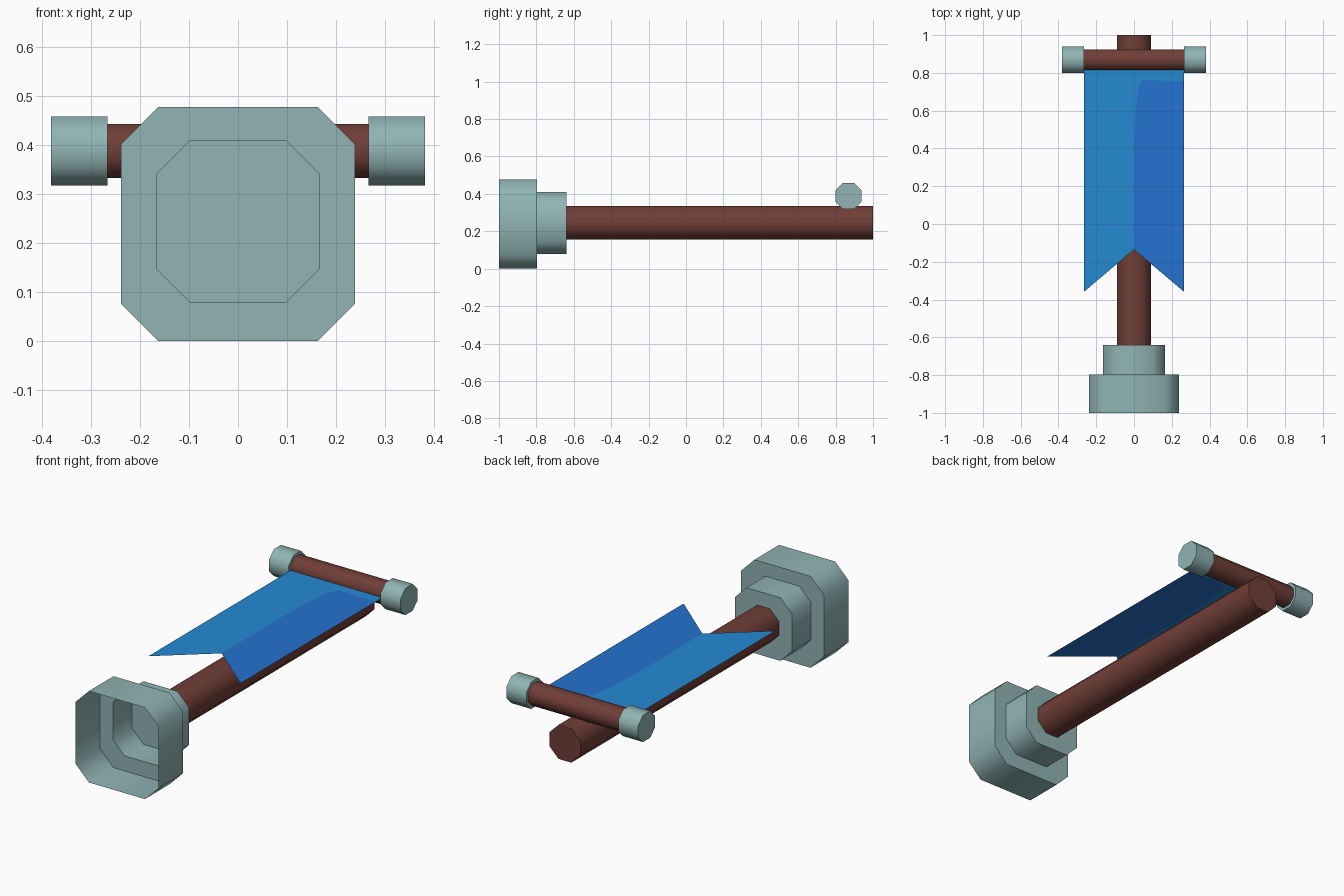
import bpy, bmesh, math

if "Cube" in bpy.data.objects:
    bpy.data.objects.remove(bpy.data.objects["Cube"])


def material(name, rgb):
    m = bpy.data.materials.new(name)
    m.diffuse_color = (*rgb, 1)
    m.use_nodes = True
    m.node_tree.nodes["Principled BSDF"].inputs["Base Color"].default_value = m.diffuse_color
    return m


STONE = material("pale teal metal", (0.283, 0.456, 0.456))
WOOD = material("red brown wood", (0.162, 0.048, 0.038))
LIGHT = material("light blue cloth", (0.018, 0.254, 0.650))
DARK = material("deep blue cloth", (0.018, 0.168, 0.630))


def octagon(h, c):
    """Chamfered square, counterclockwise."""
    k = h - c
    return [(h, -k), (h, k), (k, h), (-k, h), (-h, k), (-h, -k), (-k, -h), (k, -h)]


def finish(name, bm, mats, smooth=True):
    me = bpy.data.meshes.new(name)
    bm.to_mesh(me)
    bm.free()
    ob = bpy.data.objects.new(name, me)
    bpy.context.collection.objects.link(ob)
    for m in mats:
        me.materials.append(m)
    if smooth:
        bpy.ops.object.select_all(action='DESELECT')
        ob.select_set(True)
        bpy.context.view_layer.objects.active = ob
        bpy.ops.object.shade_smooth_by_angle(angle=math.radians(50))
    return ob


def loft(name, axis, rings, mat, cap_start=False, cap_end=False):
    """rings: (position along axis, half width, chamfer, centre a, centre z)."""
    bm = bmesh.new()
    loops = []
    for t, h, c, a, z in rings:
        if axis == 'Y':
            pts = [(a + u, t, z + w) for u, w in octagon(h, c)]
        else:
            pts = [(t, a + w, z + u) for u, w in octagon(h, c)]
        loops.append([bm.verts.new(p) for p in pts])
    for p, q in zip(loops, loops[1:]):
        for i in range(8):
            j = (i + 1) % 8
            bm.faces.new((p[i], q[i], q[j], p[j]))
    if cap_start:
        bm.faces.new(loops[0])
    if cap_end:
        bm.faces.new(loops[-1][::-1])
    return finish(name, bm, [mat])


# Hollow stepped socket, open towards the front
loft("base_socket", 'Y', [
    (-1.0, 0.239, 0.077, 0, 0.239), (-0.797, 0.239, 0.077, 0, 0.239),
    (-0.797, 0.165, 0.067, 0, 0.244), (-0.64, 0.165, 0.067, 0, 0.244)],
    STONE, cap_end=True)

# Main pole
loft("pole", 'Y', [(-0.64, 0.089, 0.052, 0, 0.246), (1.0, 0.089, 0.052, 0, 0.246)],
     WOOD, cap_end=True)

# Crossbar and its two end knobs
BY, BZ = 0.869, 0.388
loft("crossbar", 'X', [(-0.266, 0.055, 0.032, BY, BZ), (0.266, 0.055, 0.032, BY, BZ)], WOOD)
for side, x0, x1 in (("left", -0.381, -0.266), ("right", 0.266, 0.381)):
    loft(side + "_knob", 'X', [(x0, 0.07, 0.04, BY, BZ), (x1, 0.07, 0.04, BY, BZ)],
         STONE, cap_start=True, cap_end=True)

# Flat swallow-tailed banner: light half and deep blue half with a curved corner
bm = bmesh.new()
seam = [(0, 0.45), (0.012, 0.62), (0.025, 0.72), (0.045, 0.76), (0.266, 0.757)]
notch, lt, rt = (0, -0.135), (-0.266, -0.36), (0.266, -0.36)
vert = {p: bm.verts.new((p[0], p[1], BZ))
        for p in seam + [notch, lt, rt, (-0.266, BY), (0.266, BY)]}
light = [lt, notch] + seam + [(0.266, BY), (-0.266, BY)]
deep = [notch, rt] + seam[::-1]
for idx, outline in enumerate((light, deep)):
    f = bm.faces.new([vert[p] for p in outline])
    f.material_index = idx
bmesh.ops.triangulate(bm, faces=bm.faces[:])
finish("banner", bm, [LIGHT, DARK], smooth=False)
